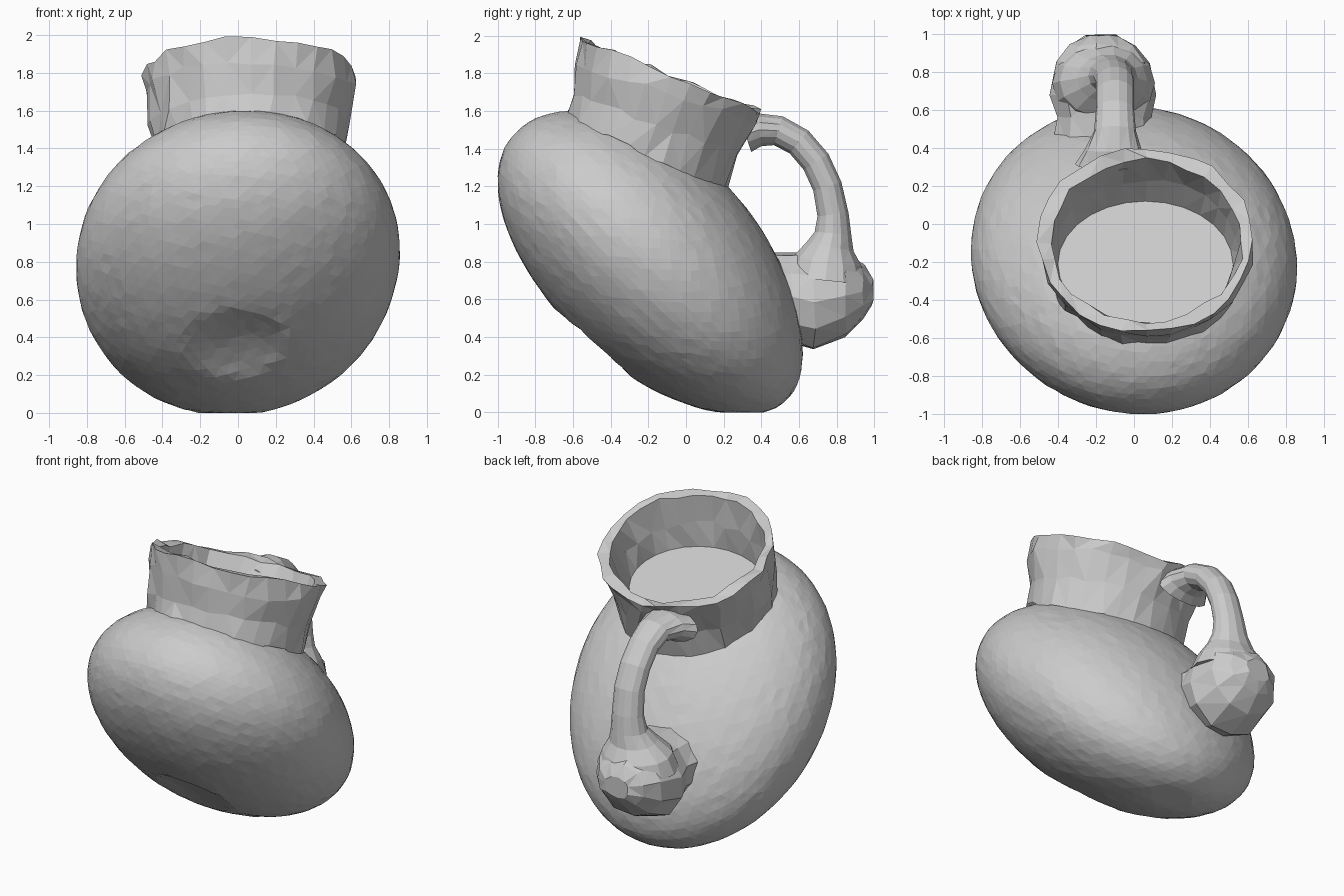
import bpy, bmesh, math, random
from mathutils import Vector

if "Cube" in bpy.data.objects:
    bpy.data.objects.remove(bpy.data.objects["Cube"])

random.seed(4)


def finish(bm, name):
    bmesh.ops.recalc_face_normals(bm, faces=bm.faces)
    mesh = bpy.data.meshes.new(name)
    bm.to_mesh(mesh)
    bm.free()
    obj = bpy.data.objects.new(name, mesh)
    bpy.context.collection.objects.link(obj)
    return obj


def noise(amount):
    return Vector([random.uniform(-amount, amount) for _ in range(3)])


def loft(name, rings, sides, jitter=0.0, cap_start=False, cap_end=False):
    """Skin elliptical rings given as (centre, half-axis u, half-axis v, rough)."""
    bm = bmesh.new()
    loops = []
    for c, u, v, rough in rings:
        loop = []
        for i in range(sides):
            a = math.tau * i / sides
            p = Vector(c) + Vector(u) * math.cos(a) + Vector(v) * math.sin(a)
            loop.append(bm.verts.new(p + noise(jitter if rough else 0)))
        loops.append(loop)
    for a, b in zip(loops, loops[1:]):
        for i in range(sides):
            j = (i + 1) % sides
            bm.faces.new((a[i], a[j], b[j], b[i]))
    if cap_start:
        bm.faces.new(loops[0])
    if cap_end:
        bm.faces.new(loops[-1])
    bmesh.ops.triangulate(bm, faces=[f for f in bm.faces if len(f.verts) == 4])
    return finish(bm, name)


# Body: leaning flattened ellipsoid with a dished foot and a flat under the neck
centre = Vector((0, -0.19, 0.82))
long_dir = Vector((0, 0.69, -0.724))
thin_dir = Vector((0, 0.724, 0.69))
bm = bmesh.new()
bmesh.ops.create_icosphere(bm, subdivisions=5, radius=1)
for v in bm.verts:
    x, s, t = v.co.x * 0.855, v.co.y, v.co.z * 0.56
    if s > 0:                       # longer, slimmer lower end
        s, t = s * 1.045, t * (1 - 0.12 * s * s)
    else:                           # drooping upper end
        s, t = s * 0.975, t - 0.045 * s * s
    r = math.hypot(x, s - 0.12) / 0.27
    if t < 0 and r < 1:             # dished foot
        t += 0.06 * (1 - r ** 2)
    x -= 0.05 * s
    p = centre + Vector((x, 0, 0)) + long_dir * s + thin_dir * t + noise(0.002)
    p.z = max(0, min(p.z, 1.62 - 0.37 * (p.y + 0.6)))
    v.co = p
finish(bm, "jug_body")

# Neck: flared outer wall, uneven rim, inner wall and flat floor
neck = [  # x, y, z, half width, half depth, half rise, rough
    (0.060, -0.215, 1.370, 0.500, 0.435, 0.200, True),
    (0.060, -0.165, 1.530, 0.525, 0.440, 0.150, True),
    (0.065, -0.115, 1.695, 0.560, 0.475, 0.155, True),
    (0.065, -0.085, 1.790, 0.565, 0.485, 0.195, True),
    (0.065, -0.090, 1.790, 0.505, 0.430, 0.180, True),
    (0.060, -0.150, 1.620, 0.485, 0.380, 0.150, True),
    (0.060, -0.210, 1.480, 0.460, 0.330, 0.123, False),
]
loft("neck", [((x, y, z), (w, 0, 0), (0, -d, h), rough)
              for x, y, z, w, d, h, rough in neck],
     28, jitter=0.016, cap_end=True)

# Handle: bent tube, wide at the neck and swelling into the lower bulb
path = [  # x, y, z, in-plane radius, half width
    (-0.12, 0.315, 1.475, 0.10, 0.19),
    (-0.11, 0.39, 1.50, 0.09, 0.15),
    (-0.10, 0.49, 1.495, 0.082, 0.11),
    (-0.10, 0.60, 1.435, 0.08, 0.10),
    (-0.10, 0.69, 1.33, 0.08, 0.10),
    (-0.10, 0.75, 1.20, 0.08, 0.10),
    (-0.11, 0.78, 1.05, 0.085, 0.105),
    (-0.12, 0.780, 0.95, 0.10, 0.12),
    (-0.14, 0.765, 0.88, 0.13, 0.16),
    (-0.16, 0.750, 0.80, 0.19, 0.23),
    (-0.16, 0.740, 0.70, 0.22, 0.27),
]
rings = []
for i, (x, y, z, r, w) in enumerate(path):
    a, b = path[max(i - 1, 0)], path[min(i + 1, len(path) - 1)]
    t = Vector((0, b[1] - a[1], b[2] - a[2])).normalized()
    rings.append(((x, y, z), (w, 0, 0), (0, -t.z * r, t.y * r), False))
loft("handle", rings, 14, cap_start=True, cap_end=True)

# Bulb where the handle meets the body
bulb = [  # y, z, half width, half height
    (0.40, 0.62, 0.27, 0.23),
    (0.56, 0.61, 0.25, 0.24),
    (0.68, 0.59, 0.285, 0.265),
    (0.85, 0.62, 0.25, 0.22),
    (0.94, 0.64, 0.18, 0.14),
    (0.99, 0.64, 0.09, 0.07),
]
loft("handle_bulb", [((-0.165, y, z), (w, 0, 0), (0, 0, h), True)
                     for y, z, w, h in bulb],
     11, jitter=0.008, cap_start=True, cap_end=True)
